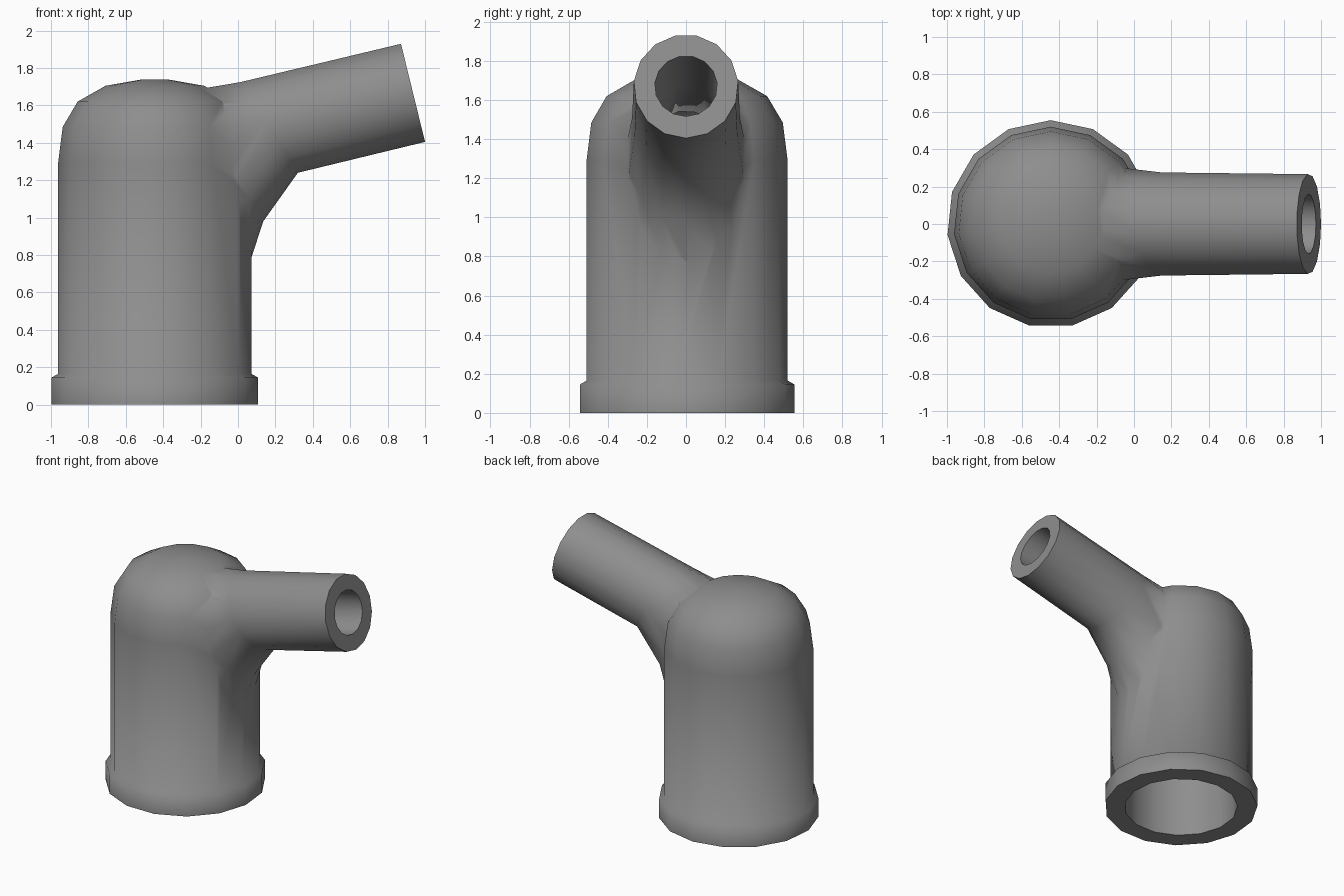
import bpy, bmesh, math

if "Cube" in bpy.data.objects:
    bpy.data.objects.remove(bpy.data.objects["Cube"], do_unlink=True)

SIDES = 15
BODY_X = -0.445

grey = bpy.data.materials.new("plain_grey")
grey.use_nodes = True
grey.diffuse_color = (0.27, 0.27, 0.27, 1)
grey.node_tree.nodes["Principled BSDF"].inputs["Base Color"].default_value = grey.diffuse_color


def loft(name, rings):
    """Skin a closed solid over rings given as (low point, high point, half width)."""
    bm = bmesh.new()
    loops = []
    for (x0, z0), (x1, z1), half in rings:
        cx, cz, dx, dz = (x0 + x1) / 2, (z0 + z1) / 2, (x0 - x1) / 2, (z0 - z1) / 2
        loop = []
        for i in range(SIDES):
            a = 2 * math.pi * i / SIDES
            c = math.cos(a)
            loop.append(bm.verts.new((cx + dx * c, half * math.sin(a), cz + dz * c)))
        loops.append(loop)
    return skin(name, bm, loops)


def turn(name, profile):
    """Turn a (radius, height) profile around the upright axis of the body."""
    bm = bmesh.new()
    loops = []
    for r, z in profile:
        angles = [math.pi / 2 + 2 * math.pi * i / SIDES for i in range(SIDES)]
        loops.append([bm.verts.new((BODY_X + r * math.cos(a), r * math.sin(a), z)) for a in angles])
    return skin(name, bm, loops)


def skin(name, bm, loops):
    for a, b in zip(loops, loops[1:]):
        for i in range(SIDES):
            j = (i + 1) % SIDES
            bm.faces.new((a[i], a[j], b[j], b[i]))
    bm.faces.new(loops[0])
    bm.faces.new(loops[-1])
    bmesh.ops.recalc_face_normals(bm, faces=bm.faces)
    mesh = bpy.data.meshes.new(name)
    bm.to_mesh(mesh)
    bm.free()
    mesh.materials.append(grey)
    ob = bpy.data.objects.new(name, mesh)
    bpy.context.collection.objects.link(ob)
    return ob


def combine(target, other, operation):
    """Apply a boolean and discard the helper."""
    bpy.context.view_layer.objects.active = target
    mod = target.modifiers.new("join", "BOOLEAN")
    mod.operation, mod.object, mod.solver = operation, other, "EXACT"
    bpy.ops.object.modifier_apply(modifier=mod.name)
    bpy.data.objects.remove(other, do_unlink=True)


# Domed upright body with a collar at its foot
fitting = turn("elbow_fitting", [
    (0.555, 0), (0.555, 0.145), (0.52, 0.165), (0.52, 1.29),
    (0.495, 1.485), (0.415, 1.62), (0.265, 1.705), (0.075, 1.738)])

# Side branch that bends out of the body
branch = loft("branch", [
    ((1.0, 1.405), (0.87, 1.935), 0.268),
    ((0.32, 1.24), (0.01, 1.73), 0.277),
    ((0.135, 0.98), (-0.3, 1.68), 0.307),
    ((0.068, 0.775), (-0.5, 1.08), 0.315)])
combine(fitting, branch, "UNION")

# Hollow inside of the body and branch
body_bore = turn("body_bore", [
    (0.41, -0.1), (0.41, 1.28), (0.385, 1.42), (0.31, 1.53), (0.18, 1.59), (0.05, 1.61)])
branch_bore = loft("branch_bore", [
    ((1.07, 1.54), (0.994, 1.85), 0.16),
    ((0.40, 1.377), (0.324, 1.688), 0.16),
    ((-0.1, 1.0), (-0.25, 1.52), 0.2)])
for bore in (body_bore, branch_bore):
    bore.hide_render = True
    combine(fitting, bore, "DIFFERENCE")

# Smooth walls with crisp rims
for ob in bpy.context.selected_objects:
    ob.select_set(False)
fitting.select_set(True)
bpy.context.view_layer.objects.active = fitting
bpy.ops.object.shade_smooth_by_angle(angle=math.radians(62))
